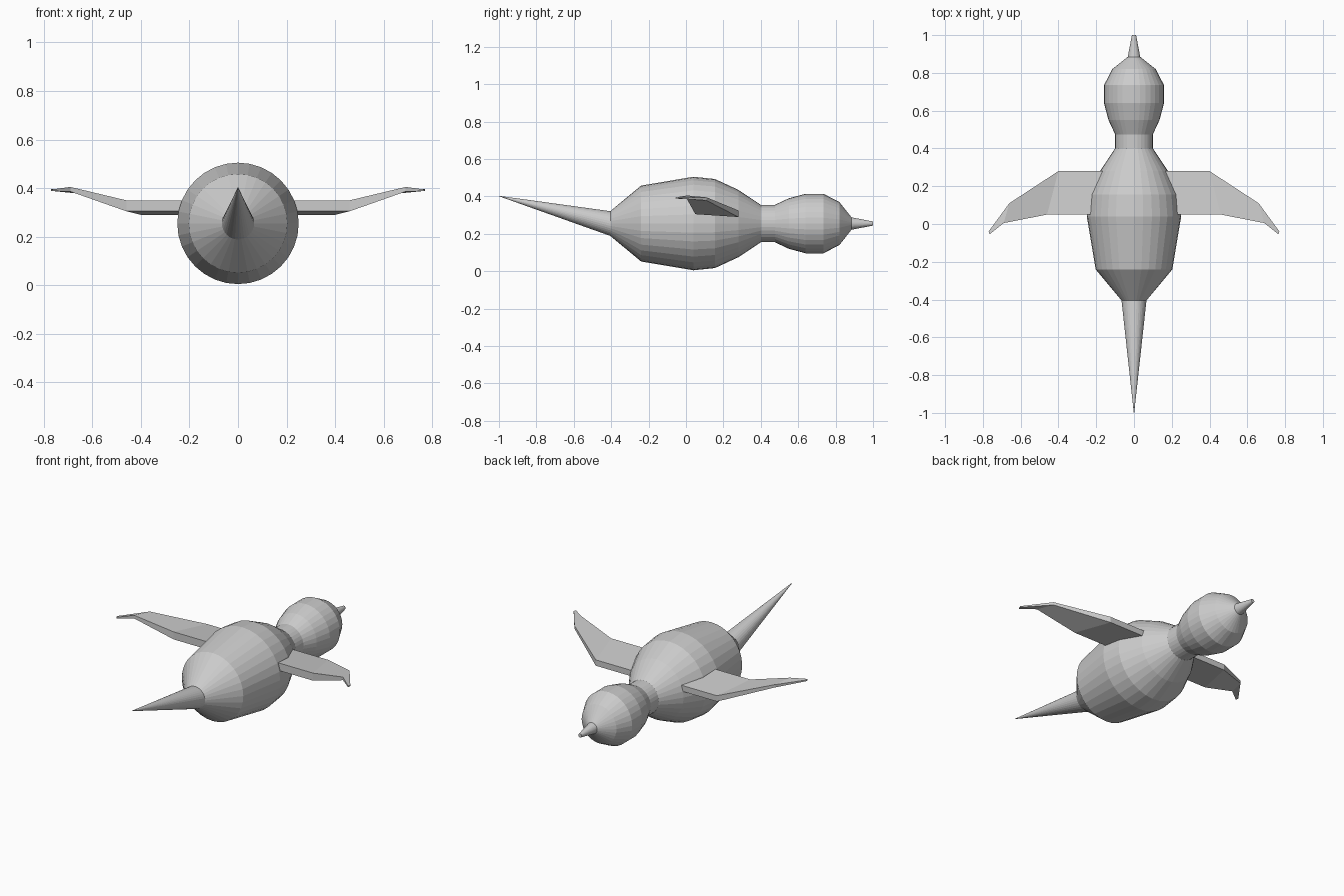
import bpy
import bmesh
from math import cos, sin, tau

if "Cube" in bpy.data.objects:
    bpy.data.objects.remove(bpy.data.objects["Cube"], do_unlink=True)

SIDES = 32
AXIS_Z = 0.255

grey = bpy.data.materials.new("plain grey")
grey.use_nodes = True
colour = (0.6, 0.6, 0.6, 1)
grey.diffuse_color = colour
grey.node_tree.nodes["Principled BSDF"].inputs["Base Color"].default_value = colour


def loft(name, rings):
    """Skin a list of equal-sized point rings and cap both ends."""
    bm = bmesh.new()
    loops = [[bm.verts.new(p) for p in ring] for ring in rings]
    for a, b in zip(loops, loops[1:]):
        for i in range(len(a)):
            j = (i + 1) % len(a)
            bm.faces.new((a[i], a[j], b[j], b[i]))
    bm.faces.new(loops[0])
    bm.faces.new(loops[-1])
    bmesh.ops.recalc_face_normals(bm, faces=bm.faces)
    mesh = bpy.data.meshes.new(name)
    bm.to_mesh(mesh)
    bm.free()
    mesh.materials.append(grey)
    obj = bpy.data.objects.new(name, mesh)
    bpy.context.collection.objects.link(obj)
    return obj


def ring(y, r, z=AXIS_Z):
    angles = [tau * i / SIDES for i in range(SIDES)]
    return [(r * cos(a), y, z + r * sin(a)) for a in angles]


def turned(name, profile):
    return loft(name, [ring(*p) for p in profile])


# Round parts along the body axis: (y, radius, optional centre height)
turned("tail", [(-1.0, 0.001, 0.402), (-0.405, 0.066)])
turned("body", [(-0.405, 0.066), (-0.24, 0.203), (0.04, 0.25), (0.155, 0.238),
                (0.28, 0.18), (0.4, 0.1)])
turned("neck", [(0.4, 0.1), (0.475, 0.1)])
turned("head", [(0.475, 0.1), (0.55, 0.135), (0.64, 0.159), (0.735, 0.159),
                (0.82, 0.115), (0.885, 0.033)])
turned("beak", [(0.885, 0.033), (1.0, 0.011)])

# Wing stations: leading edge then trailing edge, each (x, y, bottom, top)
stations = [
    ((0.10, 0.28, 0.29, 0.325), (0.10, 0.05, 0.305, 0.35)),
    ((0.40, 0.28, 0.29, 0.325), (0.46, 0.05, 0.305, 0.35)),
    ((0.66, 0.11, 0.378, 0.395), (0.69, 0.005, 0.386, 0.405)),
    ((0.77, -0.04, 0.389, 0.396), (0.765, -0.055, 0.388, 0.395)),
]

for name, side in (("left_wing", 1), ("right_wing", -1)):
    sections = []
    for (lx, ly, lb, lt), (tx, ty, tb, tt) in stations:
        sections.append([(side * lx, ly, lb), (side * lx, ly, lt),
                         (side * tx, ty, tt), (side * tx, ty, tb)])
    loft(name, sections)
